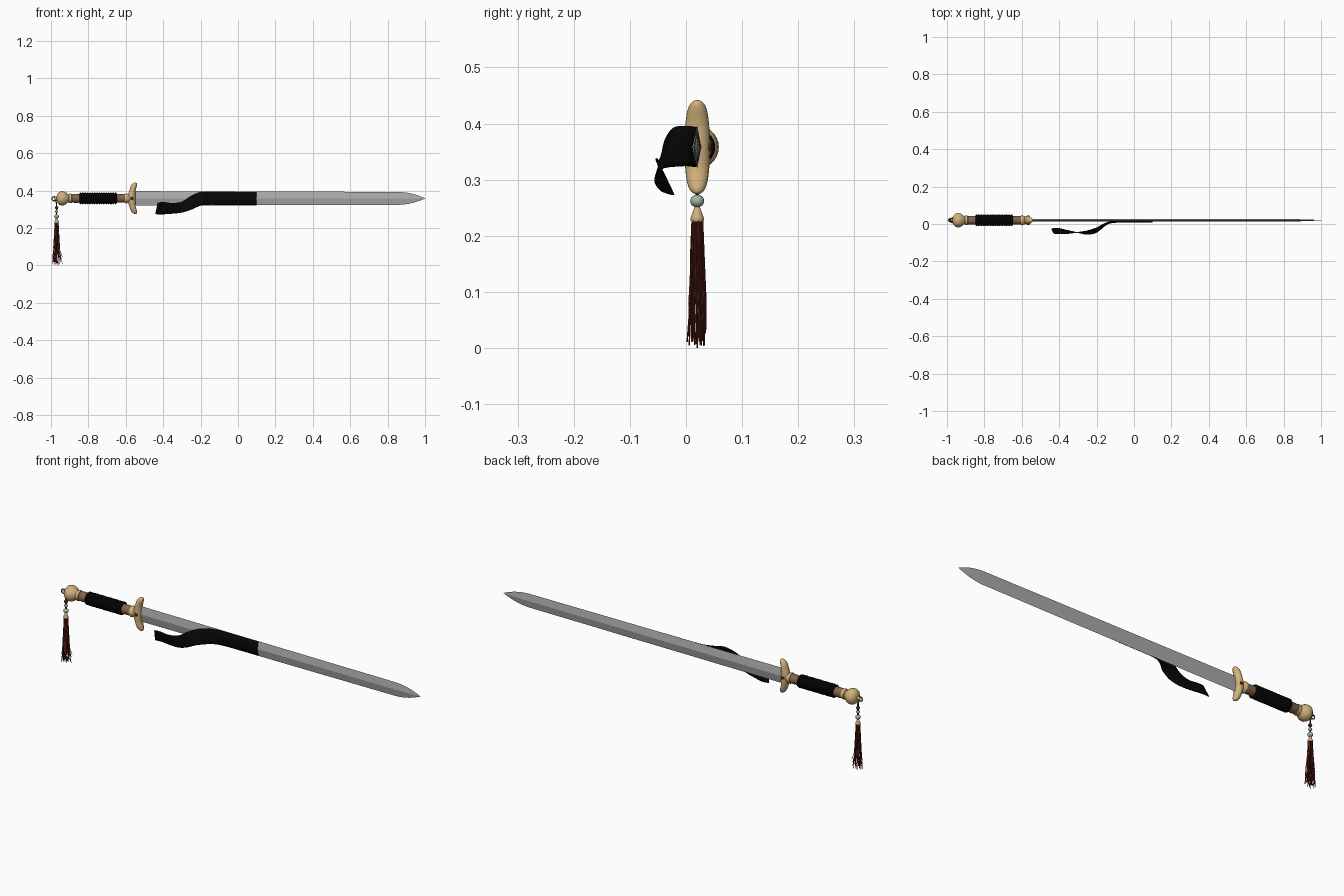
import bpy, bmesh, math, random
from mathutils import Vector

if "Cube" in bpy.data.objects:
    bpy.data.objects.remove(bpy.data.objects["Cube"])

random.seed(4)
AY, AZ = 0.02, 0.358         # sword axis
TX = -0.97                   # tassel axis


def material(name, rgb):
    m = bpy.data.materials.new(name)
    m.diffuse_color = (*rgb, 1)
    m.use_nodes = True
    m.node_tree.nodes["Principled BSDF"].inputs["Base Color"].default_value = m.diffuse_color
    return m


STEEL = material("steel grey", (0.41, 0.41, 0.41))
IVORY = material("ivory gold", (0.64, 0.45, 0.20))
WOOD = material("brown wood", (0.22, 0.125, 0.07))
BLACK = material("black cloth", (0.002, 0.002, 0.002))
RED = material("dark red thread", (0.10, 0.015, 0.010))
JADE = material("pale jade", (0.36, 0.46, 0.38))
DARK = material("dark garnet", (0.09, 0.015, 0.012))


def finish(name, bm, mat, angle=40):
    bmesh.ops.recalc_face_normals(bm, faces=bm.faces[:])
    me = bpy.data.meshes.new(name)
    bm.to_mesh(me)
    bm.free()
    me.materials.append(mat)
    ob = bpy.data.objects.new(name, me)
    bpy.context.collection.objects.link(ob)
    bpy.ops.object.select_all(action='DESELECT')
    ob.select_set(True)
    bpy.context.view_layer.objects.active = ob
    if angle:
        bpy.ops.object.shade_smooth_by_angle(angle=math.radians(angle))
    return ob


def skin(bm, rings, closed=True, caps=True):
    """Bridge equal rings of points into a surface."""
    vs = [[bm.verts.new(p) for p in r] for r in rings]
    n = len(vs[0])
    for a, b in zip(vs, vs[1:]):
        for i in range(n if closed else n - 1):
            j = (i + 1) % n
            bm.faces.new((a[i], a[j], b[j], b[i]))
    if closed and caps:
        bm.faces.new(vs[0])
        bm.faces.new(vs[-1])


def lathe(name, profile, mat, axis='X', sides=28, angle=40):
    """Revolve (position, radius) pairs about the sword or tassel axis."""
    rings = []
    for t, r in profile:
        ring = []
        for i in range(sides):
            a = 2 * math.pi * i / sides
            c, s = r * math.cos(a), r * math.sin(a)
            ring.append((t, AY + c, AZ + s) if axis == 'X' else (TX + c, AY + s, t))
        rings.append(ring)
    bm = bmesh.new()
    skin(bm, rings)
    return finish(name, bm, mat, angle)


def ball(name, loc, r, mat, scale=(1, 1, 1)):
    bm = bmesh.new()
    bmesh.ops.create_uvsphere(bm, u_segments=20, v_segments=12, radius=r)
    for v in bm.verts:
        v.co = Vector(loc) + Vector([a * b for a, b in zip(v.co, scale)])
    return finish(name, bm, mat, 60)


def tube(bm, pts, r, sides=5):
    """Thin upright strand through points."""
    skin(bm, [[(p[0] + r * math.cos(2 * math.pi * i / sides),
                p[1] + r * math.sin(2 * math.pi * i / sides), p[2])
               for i in range(sides)] for p in pts])


# Blade: diamond section, long taper and curved point
stations = [(-0.57, 0.0385, 0.0075), (0.0, 0.037, 0.007), (0.4, 0.036, 0.0065), (0.84, 0.0345, 0.0055)]
for k in range(1, 9):
    u = k / 8
    stations.append((0.84 + 0.16 * u, 0.0345 * (1 - u ** 2.2) + 0.0005, 0.0055 * (1 - u ** 2) + 0.0004))
bm = bmesh.new()
skin(bm, [[(x, AY, AZ + h), (x, AY - d, AZ), (x, AY, AZ - h), (x, AY + d, AZ)] for x, h, d in stations])
finish("blade", bm, STEEL, 0)

# Guard: crescent with blunt, thick tips swept towards the blade
bm = bmesh.new()
rings = []
for k in range(33):
    t = math.sin((k / 32 - 0.5) * math.pi) * 0.999
    end = (1 - abs(t) ** 10) ** 0.5
    mid = max(0, 1 - (t / 0.55) ** 2) ** 2
    cx = -0.569 + 0.020 * t * t
    hx = (0.0165 + 0.005 * mid) * end
    hy = (0.015 + 0.008 * (1 - t * t)) * end
    rings.append([(cx + hx * math.cos(a), AY + hy * math.sin(a), AZ + 0.084 * t)
                  for a in [2 * math.pi * i / 20 for i in range(20)]])
skin(bm, rings)
finish("guard", bm, IVORY, 60)
for side in (-1, 1):
    ball("guard_stud", (-0.566, AY + side * 0.022, AZ), 0.008, DARK, (1, 0.5, 1))

# Handle: wooden core, collars and ridged cord wrap
lathe("handle_core", [(-0.89, 0.021), (-0.875, 0.024), (-0.84, 0.023), (-0.65, 0.023),
                      (-0.61, 0.023), (-0.58, 0.021)], WOOD)
lathe("front_collar", [(-0.605, 0.019), (-0.604, 0.025), (-0.600, 0.027), (-0.592, 0.026),
                       (-0.588, 0.022), (-0.57, 0.020)], IVORY)
lathe("rear_collar", [(-0.908, 0.018), (-0.904, 0.024), (-0.897, 0.026), (-0.889, 0.024),
                      (-0.886, 0.019)], IVORY)
wrap = [(-0.848, 0.021)]
TURNS = 16
for k in range(TURNS):
    x0, w = -0.848 + 0.2 * k / TURNS, 0.2 / TURNS
    wrap += [(x0 + w * u, r) for u, r in ((0.04, 0.0275), (0.28, 0.031), (0.5, 0.032), (0.72, 0.031), (0.96, 0.0275))]
wrap.append((-0.648, 0.021))
lathe("handle_wrap", wrap, BLACK)

# Pommel: rounded knob with a small end loop
lathe("pommel", [(-0.970, 0.004), (-0.969, 0.014), (-0.965, 0.024), (-0.956, 0.034), (-0.944, 0.0385),
                 (-0.930, 0.037), (-0.918, 0.030), (-0.910, 0.022), (-0.902, 0.018)], IVORY, angle=60)
ball("pommel_pin", (-0.974, AY, AZ), 0.009, IVORY)
bm = bmesh.new()
rings = []
for k in range(21):
    a = 2 * math.pi * k / 20
    rings.append([(-0.983 + (0.011 + 0.003 * math.cos(b)) * math.cos(a), AY + 0.003 * math.sin(b),
                   AZ - 0.002 + (0.011 + 0.003 * math.cos(b)) * math.sin(a))
                  for b in [2 * math.pi * j / 8 for j in range(8)]])
skin(bm, rings, caps=False)
bmesh.ops.remove_doubles(bm, verts=bm.verts[:], dist=1e-5)
finish("pommel_ring", bm, WOOD, 60)

# Tassel: cord, beads, cap and hanging strands
bm = bmesh.new()
tube(bm, [(-0.976, AY, 0.352), (TX, AY, 0.33), (TX, AY, 0.24)], 0.0035, 8)
finish("tassel_cord", bm, RED)
ball("upper_bead", (TX, AY, 0.308), 0.009, DARK)
ball("middle_bead", (TX, AY, 0.288), 0.009, JADE, (1, 1, 0.8))
ball("jade_bead", (TX, AY, 0.262), 0.0125, JADE, (1, 1, 0.9))
lathe("tassel_cap", [(0.253, 0.003), (0.251, 0.005), (0.242, 0.008), (0.233, 0.0115),
                     (0.228, 0.012), (0.225, 0.010)], IVORY, 'Z', 20)
bm = bmesh.new()
for k in range(44):
    a, q = k * 2.39996, math.sqrt((k + 0.5) / 44)
    c, s = math.cos(a), math.sin(a)
    low = random.uniform(0.003, 0.05) if k else 0.0
    spread = q * random.uniform(0.014, 0.024)
    sway = random.uniform(-0.003, 0.003)
    pts = [(TX + 0.010 * q * c, AY + 0.010 * q * s, 0.23),
           (TX + 0.014 * q * c, AY + 0.013 * q * s, 0.16),
           (TX + 0.019 * q * c + sway, AY + 0.016 * q * s - sway, 0.08),
           (TX + spread * 1.45 * c, AY + spread * 0.95 * s, low)]
    tube(bm, pts, 0.0013)
finish("tassel_strands", bm, RED)

# Ribbon: lies on the front of the blade, then twists away
# x, top y, top z, bottom y, bottom z, fold over blade ridge
path = [(0.10, 0.018, 0.393, 0.018, 0.323, 0.008), (0.0, 0.018, 0.393, 0.018, 0.323, 0.008),
        (-0.10, 0.017, 0.394, 0.015, 0.323, 0.008), (-0.15, 0.006, 0.395, -0.006, 0.324, 0.004),
        (-0.20, -0.020, 0.393, -0.045, 0.319, 0), (-0.25, -0.036, 0.372, -0.055, 0.298, 0),
        (-0.30, -0.044, 0.341, -0.046, 0.282, 0), (-0.35, -0.051, 0.333, -0.034, 0.276, 0),
        (-0.40, -0.053, 0.338, -0.022, 0.273, 0), (-0.43, -0.050, 0.334, -0.026, 0.274, 0)]


def smooth(a, b, c, d, u):
    return [0.5 * (2 * q + (r - p) * u + (2 * p - 5 * q + 4 * r - s) * u * u
            + (3 * q - p - 3 * r + s) * u ** 3) for p, q, r, s in zip(a, b, c, d)]


bm = bmesh.new()
rings = []
for i in range(len(path) - 1):
    quad = [path[max(0, min(len(path) - 1, i + o))] for o in (-1, 0, 1, 2)]
    for k in range(6 if i < len(path) - 2 else 7):
        x, ty, tz, by, bz, fold = smooth(*quad, k / 6)
        slant = 0.012 * max(0, min(1, (-0.3 - x) / 0.13))
        rings.append([(x - slant * v, ty + (by - ty) * v - fold * (1 - abs(2 * v - 1)), tz + (bz - tz) * v)
                      for v in [j / 6 for j in range(7)]])
skin(bm, rings, closed=False)
ribbon = finish("ribbon", bm, BLACK, 60)
thick = ribbon.modifiers.new("thickness", 'SOLIDIFY')
thick.thickness = 0.003
thick.offset = 0
